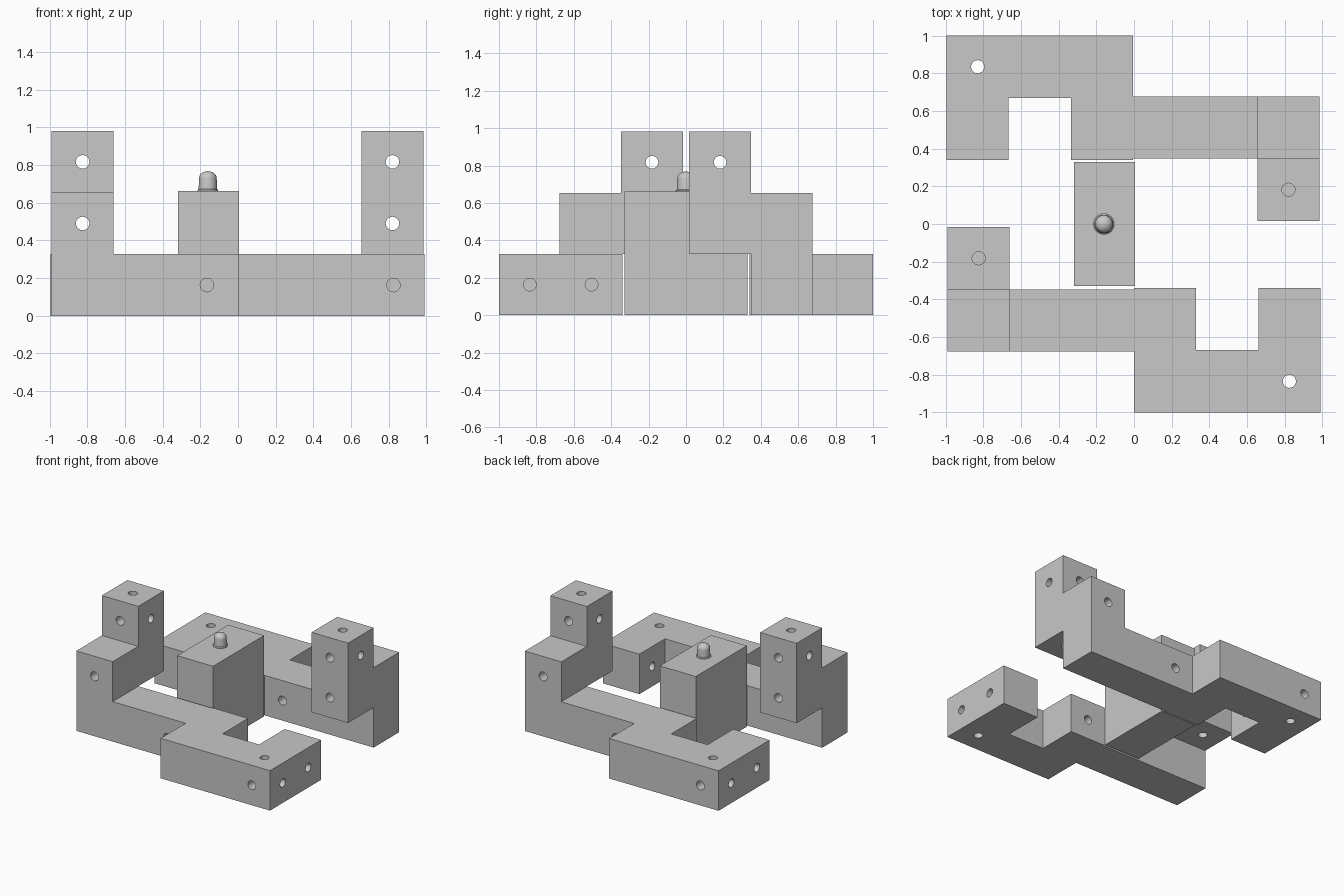
import bpy, bmesh, math
from mathutils import Vector, Matrix

default = bpy.data.objects.get("Cube")
if default:
    bpy.data.objects.remove(default, do_unlink=True)

PITCH = Vector((0.33, 0.33, 0.327))
HOLE_RADII = (0.034, 0.036, 0.035)  # per axis, so crossing holes stay distinct
GREY = (0.58, 0.58, 0.58, 1)

grey = bpy.data.materials.new("plain grey")
grey.use_nodes = True
grey.diffuse_color = GREY
grey.node_tree.nodes["Principled BSDF"].inputs["Base Color"].default_value = GREY


def place(cell):
    """Grid cell coordinates to model space."""
    return Vector([c * p for c, p in zip(cell, PITCH)]) + Vector((0, -1, 0))


def add_object(name, bm):
    bmesh.ops.recalc_face_normals(bm, faces=bm.faces)
    mesh = bpy.data.meshes.new(name)
    bm.to_mesh(mesh)
    bm.free()
    mesh.materials.append(grey)
    obj = bpy.data.objects.new(name, mesh)
    bpy.context.collection.objects.link(obj)
    return obj


def activate(obj):
    bpy.ops.object.select_all(action="DESELECT")
    obj.select_set(True)
    bpy.context.view_layer.objects.active = obj


def cell_solid(name, cells):
    """Outer skin of a group of joined cube cells."""
    bm = bmesh.new()
    for cell in cells:
        for axis in range(3):
            for side in (0, 1):
                near = list(cell)
                near[axis] += 2 * side - 1
                if tuple(near) in cells:
                    continue
                verts = []
                for a, b in ((0, 0), (1, 0), (1, 1), (0, 1)):
                    corner = list(cell)
                    corner[axis] += side
                    corner[(axis + 1) % 3] += a
                    corner[(axis + 2) % 3] += b
                    verts.append(bm.verts.new(place(corner)))
                bm.faces.new(verts if side else verts[::-1])
    bmesh.ops.remove_doubles(bm, verts=bm.verts, dist=0.001)
    bmesh.ops.dissolve_limit(bm, angle_limit=0.02, verts=bm.verts, edges=bm.edges)
    return add_object(name, bm)


def drill(obj, cell, axis, start, end):
    """Round hole along an axis, measured in cells from the cell centre."""
    centre = [c + 0.5 for c in cell]
    centre[axis] += (start + end) / 2
    turn = (Matrix.Rotation(math.pi / 2, 4, "Y"), Matrix.Rotation(math.pi / 2, 4, "X"),
            Matrix.Identity(4))[axis]
    radius = HOLE_RADII[axis]
    bm = bmesh.new()
    bmesh.ops.create_cone(bm, cap_ends=True, segments=20, radius1=radius, radius2=radius,
                          depth=(end - start) * PITCH[axis],
                          matrix=Matrix.Translation(place(centre)) @ turn)
    cutter = add_object("hole_cutter", bm)
    cutter.hide_render = True
    activate(obj)
    mod = obj.modifiers.new("hole", "BOOLEAN")
    mod.operation = "DIFFERENCE"
    mod.solver = "MANIFOLD"
    mod.object = cutter
    bpy.ops.object.modifier_apply(modifier=mod.name)
    bpy.data.objects.remove(cutter, do_unlink=True)


def smooth(obj):
    activate(obj)
    bpy.ops.object.shade_smooth_by_angle(angle=math.radians(35))


# Hole spans: right through a cell, or blind from its far or near side
THROUGH, FAR, NEAR = (-0.6, 0.6), (0.15, 0.6), (-0.6, -0.15)

# U-shaped hook lying flat
hook = cell_solid("front_hook", {(0, 0, 0), (1, 0, 0), (2, 0, 0), (0, 1, 0), (2, 1, 0)})
for cell, axis, span in (((2, 0, 0), 2, THROUGH), ((2, 0, 0), 1, NEAR), ((2, 0, 0), 0, FAR),
                         ((2, 1, 0), 0, THROUGH), ((0, 1, 0), 1, FAR)):
    drill(hook, cell, axis, *span)

# Long arm with a raised post at its end
arm = cell_solid("front_arm", {(-1, 1, 0), (-2, 1, 0), (-3, 1, 0), (-3, 1, 1),
                               (-3, 2, 1), (-3, 2, 2)})
for cell, axis, span in (((-1, 1, 0), 1, THROUGH), ((-3, 1, 1), 1, (-0.6, 1.6)),
                         ((-3, 2, 2), 2, FAR), ((-3, 2, 1), 2, NEAR),
                         ((-3, 2, 2), 1, THROUGH), ((-3, 2, 2), 0, THROUGH)):
    drill(arm, cell, axis, *span)
arm.data.transform(Matrix.Translation((0, -0.007, 0)))

# The back piece is the front piece turned half way round
for part, name in ((hook, "back_hook"), (arm, "back_arm")):
    smooth(part)
    twin = part.copy()
    twin.data = part.data.copy()
    twin.name = name
    twin.data.transform(Matrix.Translation((-0.005, 0, 0)) @ Matrix.Rotation(math.pi, 4, "Z"))
    bpy.context.collection.objects.link(twin)

# Centre block
bm = bmesh.new()
bmesh.ops.create_cube(bm, size=1, matrix=Matrix.Translation((-0.157, 0, 0.331))
                      @ Matrix.Diagonal((0.325, 0.66, 0.662, 1)))
add_object("centre_block", bm)

# Domed knob with a small flange
profile = [(0, 0.65), (0.055, 0.65), (0.055, 0.667), (0.049, 0.673), (0.047, 0.73)]
profile += [(0.047 * math.cos(a), 0.73 + 0.038 * math.sin(a))
            for a in (math.pi / 2 * i / 6 for i in range(1, 7))]
bm = bmesh.new()
verts = [bm.verts.new((r, 0, z)) for r, z in profile]
edges = [bm.edges.new(pair) for pair in zip(verts, verts[1:])]
bmesh.ops.spin(bm, geom=verts + edges, cent=(0, 0, 0), axis=(0, 0, 1),
               angle=math.tau, steps=32)
bmesh.ops.remove_doubles(bm, verts=bm.verts, dist=0.0005)
bmesh.ops.translate(bm, verts=bm.verts, vec=(-0.16, 0, 0))
smooth(add_object("knob", bm))
